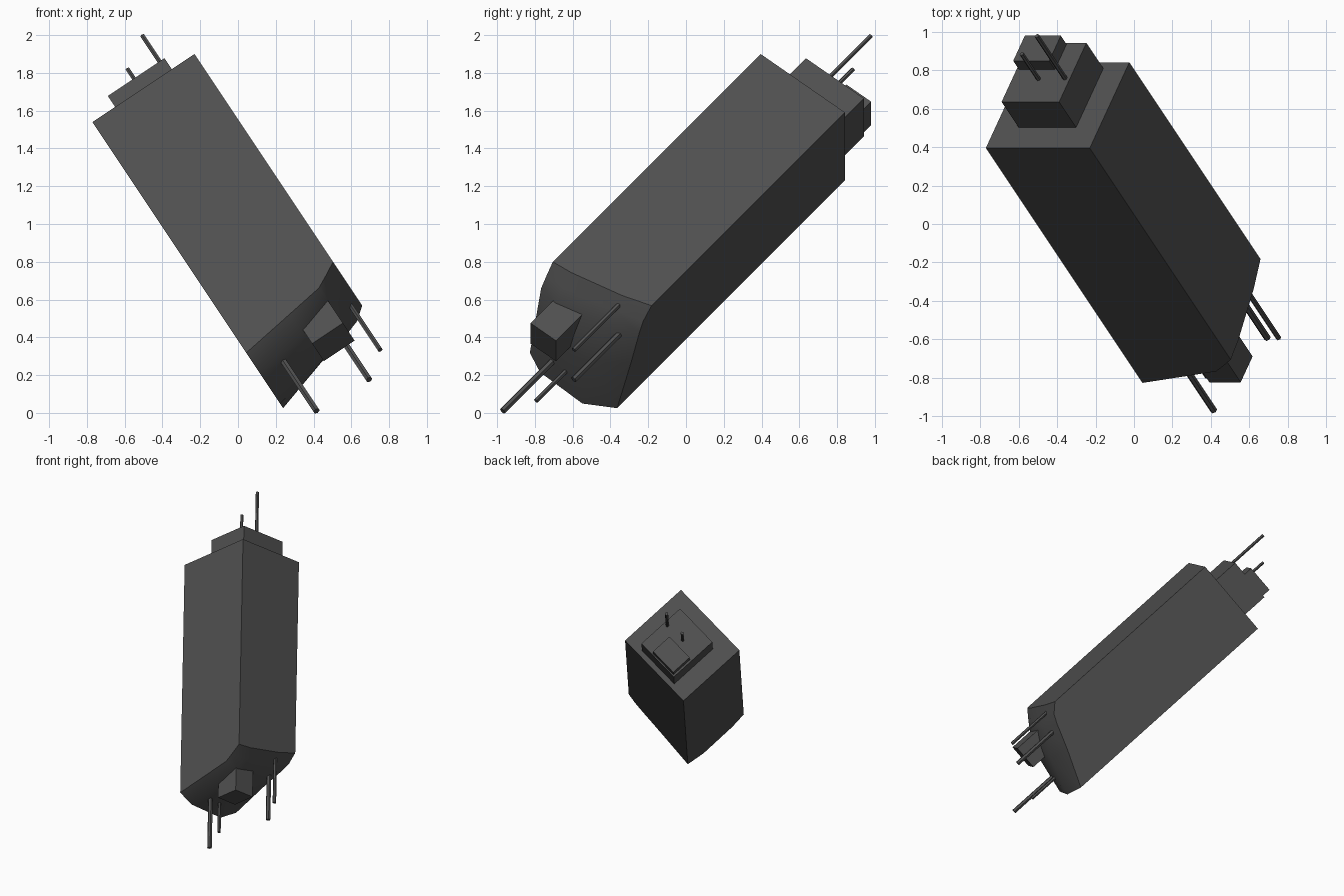
import bpy, bmesh, math
from mathutils import Matrix, Vector

if "Cube" in bpy.data.objects:
    bpy.data.objects.remove(bpy.data.objects["Cube"])

# Tilted local frame: u, v across the body, d along it (downwards); origin at the highest corner
D = Vector((2, -3, -3)).normalized()
U = Vector((-3, 0, -2)).normalized()
V = D.cross(U).normalized()
O = Vector((-0.23, 0.395, 1.90))
FRAME = Matrix((U, V, D)).transposed().to_4x4()
FRAME.translation = O

grey = bpy.data.materials.new("dark grey")
grey.diffuse_color = (0.08, 0.08, 0.08, 1)
grey.use_nodes = True
grey.node_tree.nodes["Principled BSDF"].inputs["Base Color"].default_value = grey.diffuse_color


def finish(name, bm, smooth=False):
    bmesh.ops.recalc_face_normals(bm, faces=bm.faces)
    bm.transform(FRAME)
    me = bpy.data.meshes.new(name)
    bm.to_mesh(me)
    bm.free()
    me.materials.append(grey)
    ob = bpy.data.objects.new(name, me)
    bpy.context.collection.objects.link(ob)
    if smooth:
        bpy.ops.object.select_all(action='DESELECT')
        ob.select_set(True)
        bpy.context.view_layer.objects.active = ob
        bpy.ops.object.shade_smooth_by_angle(angle=math.radians(40))
    return ob


def box(name, u, v, d):
    bm = bmesh.new()
    bmesh.ops.create_cube(bm, size=1)
    for p in bm.verts:
        p.co = [(lo + hi) / 2 + c * (hi - lo) for c, (lo, hi) in zip(p.co, (u, v, d))]
    finish(name, bm)


def rod(name, u, v, d0, d1, r):
    bm = bmesh.new()
    bmesh.ops.create_cone(bm, cap_ends=True, segments=6, radius1=r, radius2=r, depth=d1 - d0)
    bmesh.ops.translate(bm, verts=bm.verts, vec=(u, v, (d0 + d1) / 2))
    finish(name, bm)


# Long body: flat top, worn lower end given as heights over a small grid
us = [0, 0.07, 0.14, 0.35, 0.65]
vs = [0, 0.12, 0.42, 0.58]
ends = [[1.72, 1.71, 1.65, 1.60],
        [1.77, 1.78, 1.71, 1.67],
        [1.816, 1.845, 1.78, 1.70],
        [1.855, 1.925, 1.90, 1.77],
        [1.91, 1.97, 1.98, 1.885]]
bm = bmesh.new()
low = [[bm.verts.new((u, v, ends[i][j])) for j, v in enumerate(vs)] for i, u in enumerate(us)]
for i in range(len(us) - 1):
    for j in range(len(vs) - 1):
        bm.faces.new((low[i][j], low[i + 1][j], low[i + 1][j + 1], low[i][j + 1]))
top = [bm.verts.new((u, v, 0)) for u, v in ((0, 0), (0.65, 0), (0.65, 0.58), (0, 0.58))]
bm.faces.new(top)
sides = [[r[0] for r in low], low[-1], [r[-1] for r in reversed(low)], low[0][::-1]]
for k, edge in enumerate(sides):
    bm.faces.new([top[k]] + edge + [top[(k + 1) % 4]])
finish("body", bm, smooth=True)

# Stepped blocks on the top and a small block on the lower end
box("top_plate", (0.145, 0.505), (0.14, 0.54), (-0.207, 0.01))
box("top_block", (0.265, 0.49), (0.36, 0.53), (-0.277, -0.19))
box("lower_block", (0.137, 0.333), (0.10, 0.275), (1.75, 2.025))

# Thin rods at both ends
for n, (u, v, d0, d1, r) in enumerate([
        (0.176, 0.30, -0.552, -0.19, 0.013),
        (0.339, 0.294, -0.413, -0.19, 0.012),
        (0.511, 0.185, 1.85, 2.358, 0.018),
        (0.511, 0.28, 1.85, 2.196, 0.013),
        (0.187, 0.485, 1.65, 2.13, 0.018),
        (0.051, 0.422, 1.58, 2.054, 0.014)]):
    rod(f"rod_{n + 1}", u, v, d0, d1, r)
